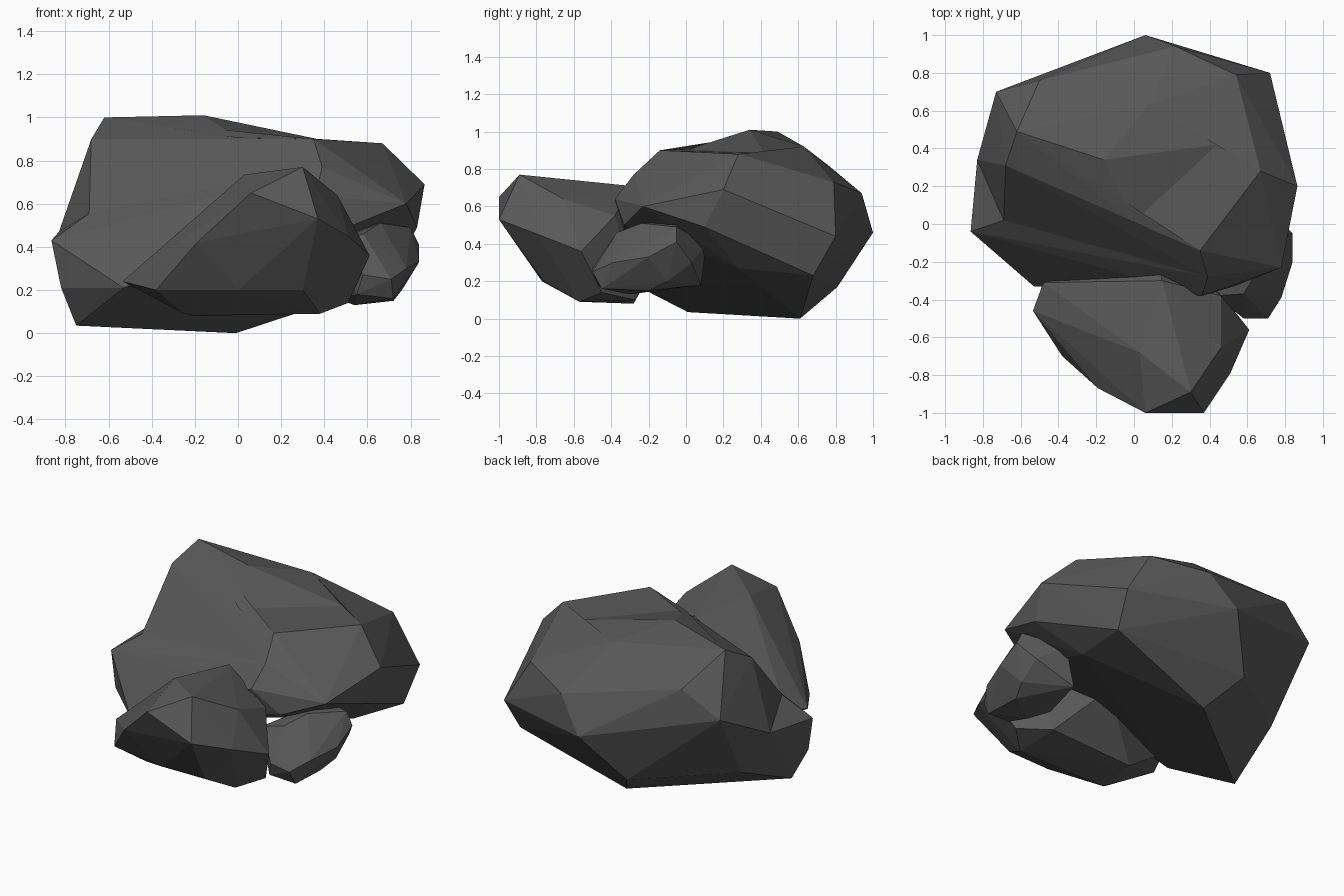
import bpy, bmesh
from mathutils import Vector

if "Cube" in bpy.data.objects:
    bpy.data.objects.remove(bpy.data.objects["Cube"])

dark = bpy.data.materials.new("dark_stone")
dark.diffuse_color = (.1, .1, .1, 1)
dark.use_nodes = True
dark.node_tree.nodes["Principled BSDF"].inputs["Base Color"].default_value = dark.diffuse_color


def find_edge(bm, a, b):
    """Edge of the hull joining points a and b, if there is one."""
    a, b = Vector(a), Vector(b)
    for e in bm.edges:
        u, v = (w.co for w in e.verts)
        if min((u - a).length + (v - b).length, (u - b).length + (v - a).length) < .01:
            return e


def rock(name, corners, dents=()):
    """Faceted boulder: convex hull of corner points, with some edges broken inwards."""
    bm = bmesh.new()
    for c in corners:
        bm.verts.new(c)
    res = bmesh.ops.convex_hull(bm, input=bm.verts)
    spare = {g for g in res["geom_interior"] + res["geom_unused"]
             if isinstance(g, bmesh.types.BMVert)}
    bmesh.ops.delete(bm, geom=list(spare), context='VERTS')

    # Break the hull edge a-b at a new point
    for a, b, p in dents:
        edge = find_edge(bm, a, b)
        if edge is None:
            continue
        mid = bmesh.utils.edge_split(edge, edge.verts[0], .5)[1]
        for face in list(mid.link_faces):
            loop = next(l for l in face.loops if l.vert == mid)
            bmesh.utils.face_split(face, mid, loop.link_loop_next.link_loop_next.vert)
        mid.co = Vector(p)

    bmesh.ops.recalc_face_normals(bm, faces=bm.faces)
    mesh = bpy.data.meshes.new(name)
    bm.to_mesh(mesh)
    bm.free()
    mesh.materials.append(dark)
    ob = bpy.data.objects.new(name, mesh)
    bpy.context.collection.objects.link(ob)
    return ob


# Main boulder: crown, shoulders, waist, base
peak, left, right, front = (-.16, .34, 1.01), (-.68, .31, .9), (.67, .28, .88), (.35, -.14, .9)
left_tip = (-.865, -.04, .43)
crown = [(-.62, .49, 1), peak, front, right, (.08, .63, .92), left, (.39, -.28, .77)]
shoulders = [(-.5, .76, .82), (.54, .79, .73), (.22, .94, .67), (-.73, .7, .66),
             (.865, .2, .69), (.36, -.38, .64), (.78, -.23, .6)]
waist = [left_tip, (-.83, .34, .47), (.06, 1, .46), (.72, .8, .44),
         (.83, .1, .49), (.53, -.33, .5)]
base = [(-.82, -.06, .21), (-.53, -.33, .21), (-.75, .01, .035), (-.68, .42, .21),
        (-.01, .61, 0), (-.15, .81, .17), (.69, .68, .23), (.62, .28, .27)]
rock("large_boulder", crown + shoulders + waist + base,
     [(left, left_tip, (-.69, .02, .555)),
      (peak, right, (.44, .42, .885)),
      (peak, front, (0, .01, .905))])

# Middle boulder leaning on the front
top = [(.3, -.89, .77), (.03, -.68, .735), (.46, -.655, .64), (.15, -.3, .71),
       (.46, -.38, .55), (.06, -1, .65), (.37, -1, .53)]
sides = [(-.19, -.87, .42), (-.38, -.7, .2), (-.535, -.46, .24), (-.48, -.31, .28),
         (.51, -.79, .45), (.61, -.56, .36), (.1, -.1, .4)]
under = [(.51, -.45, .14), (.38, -.57, .09), (.38, -.27, .1), (-.25, -.57, .09),
         (-.2, -.28, .08), (.3, -.76, .2), (0, -.77, .2)]
rock("front_boulder", top + sides + under)

# Small stone tucked under the right overhang
small = [(.58, -.5, .27), (.71, -.5, .25), (.55, -.47, .18), (.72, -.45, .16),
         (.58, -.37, .46), (.78, -.39, .3), (.66, -.24, .51), (.65, -.05, .52),
         (.8, -.05, .49), (.84, -.05, .41), (.84, -.2, .33), (.76, .03, .3),
         (.6, .11, .4), (.52, .08, .18), (.76, -.1, .2), (.54, -.3, .13),
         (.72, -.2, .15), (.43, -.38, .42), (.46, -.2, .16), (.45, -.05, .3)]
rock("small_side_stone", small)
